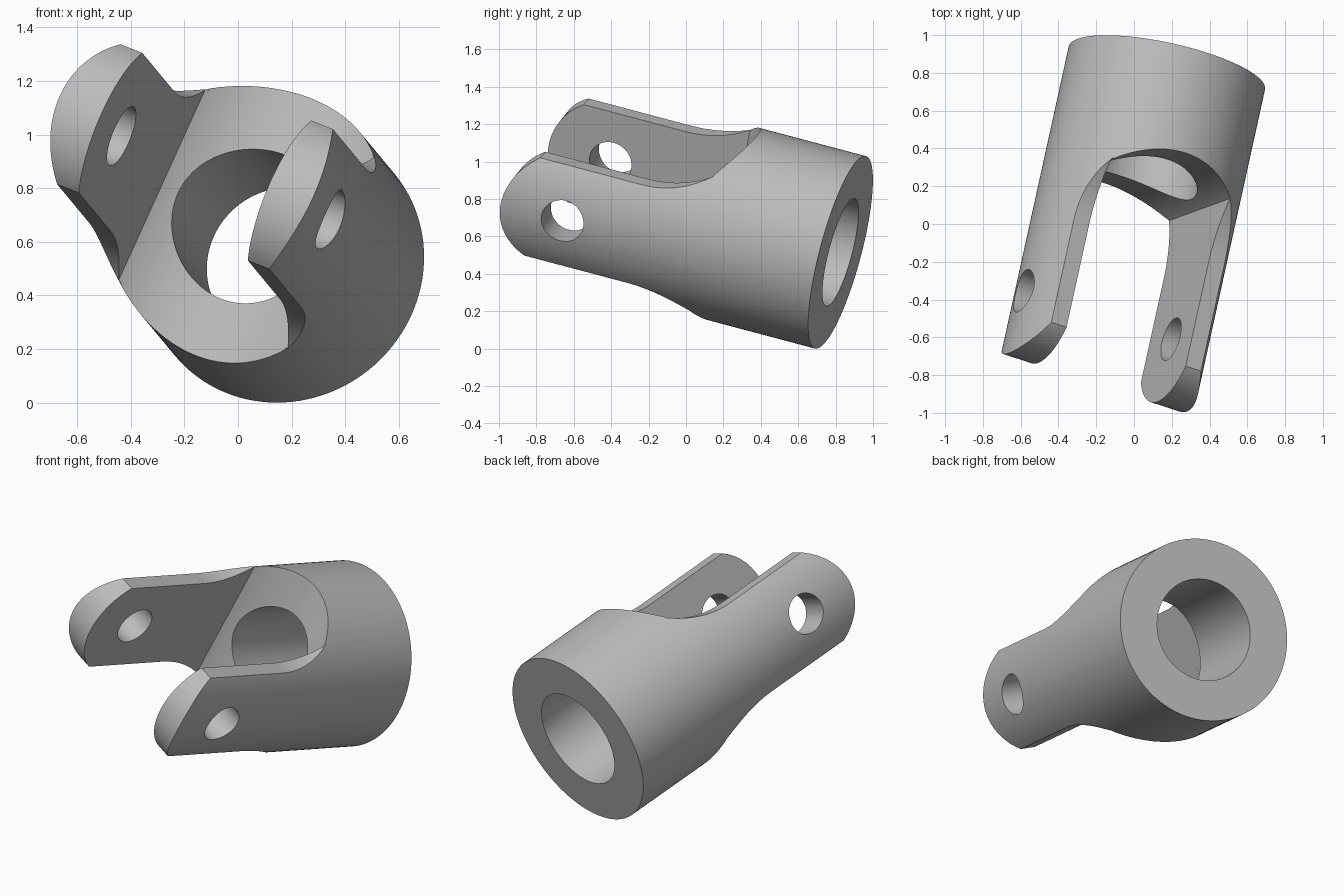
import bpy, bmesh
from math import pi, sin, cos, asin, sqrt
from mathutils import Matrix, Vector

cube = bpy.data.objects.get("Cube")
if cube:
    bpy.data.objects.remove(cube, do_unlink=True)

# Main sizes, in a local frame: X = pin axis, Y = body axis, Z = ear width
BODY_R, BORE_R, PIN_R = 0.532, 0.297, 0.118
BACK = 1.41            # pin centre to back face
TIP_R, EAR_HALF = 0.35, 0.29
SLOT_HALF, SLOT_R, SLOT_DEPTH = 0.355, 0.57, 0.85
FLARE_START, FLARE_END, FLARE_R = 0.38, 0.72, 0.62

steel = bpy.data.materials.new("plain grey")
steel.use_nodes = True
grey = (0.5, 0.5, 0.5, 1)
steel.diffuse_color = grey
steel.node_tree.nodes["Principled BSDF"].inputs["Base Color"].default_value = grey


def add_object(name, bm):
    bmesh.ops.recalc_face_normals(bm, faces=bm.faces)
    mesh = bpy.data.meshes.new(name)
    bm.to_mesh(mesh)
    bm.free()
    obj = bpy.data.objects.new(name, mesh)
    bpy.context.collection.objects.link(obj)
    return obj


def cylinder(name, radius, start, end, axis, segments=128):
    bm = bmesh.new()
    turn = Matrix.Rotation(-pi / 2, 4, "X") if axis == "Y" else Matrix.Rotation(pi / 2, 4, "Y")
    middle = Matrix.Translation((0, 0, (start + end) / 2))
    bmesh.ops.create_cone(bm, cap_ends=True, segments=segments, radius1=radius,
                          radius2=radius, depth=end - start, matrix=turn @ middle)
    return add_object(name, bm)


def prism(name, points, direction):
    """Extrude a closed outline symmetrically about the origin."""
    bm = bmesh.new()
    d = Vector(direction)
    face = bm.faces.new([bm.verts.new(Vector(p) - d) for p in points])
    new = bmesh.ops.extrude_face_region(bm, geom=[face])["geom"]
    bmesh.ops.translate(bm, vec=2 * d, verts=[v for v in new if isinstance(v, bmesh.types.BMVert)])
    return add_object(name, bm)


# Ear outline: round tip, flat edge, concave flare into the body
corner = asin(EAR_HALF / TIP_R)
upper = [(-TIP_R * cos(corner * i / 20), TIP_R * sin(corner * i / 20)) for i in range(1, 21)]
for i in range(21):
    run = (FLARE_END - FLARE_START) * i / 20
    upper.append((FLARE_START + run, EAR_HALF + FLARE_R - sqrt(FLARE_R ** 2 - run ** 2)))
upper += [(0.735, 0.40), (0.735, 0.7), (BACK + 0.2, 0.7)]
outline = [(-TIP_R, 0)] + upper + [(y, -z) for y, z in reversed(upper)]
side_form = prism("side_form", [(0, y, z) for y, z in outline], (1, 0, 0))

# Slot between the ears, with a shallow rounded end
slot_points = [(SLOT_HALF, -1, 0)]
for i in range(41):
    x = SLOT_HALF * (1 - i / 20)
    slot_points.append((x, SLOT_DEPTH - SLOT_R + sqrt(SLOT_R ** 2 - x * x), 0))
slot_points.append((-SLOT_HALF, -1, 0))
slot = prism("slot_cutter", slot_points, (0, 0, 1))

bore = cylinder("bore_cutter", BORE_R, 0, BACK + 0.3, "Y", 96)
pin = cylinder("pin_cutter", PIN_R, -1, 1, "X", 64)

# Fork body: turned bar shaped by the side outline, slot, bore and pin hole
fork = cylinder("fork_body", BODY_R, -0.6, BACK, "Y")
cutters = [(side_form, "INTERSECT"), (slot, "DIFFERENCE"), (bore, "DIFFERENCE"), (pin, "DIFFERENCE")]
for cutter, operation in cutters:
    cutter.hide_render = True
    mod = fork.modifiers.new(cutter.name, "BOOLEAN")
    mod.operation, mod.object, mod.solver = operation, cutter, "EXACT"
baked = bpy.data.meshes.new_from_object(fork.evaluated_get(bpy.context.evaluated_depsgraph_get()))
fork.modifiers.clear()
fork.data = baked
for cutter, _ in cutters:
    bpy.data.objects.remove(cutter, do_unlink=True)

# Tilt the fork into place
axis = Vector((0.208, 0.945, -0.2505)).normalized()
pin_axis = Vector((0.888, -0.291, -0.355))
pin_axis = (pin_axis - axis * pin_axis.dot(axis)).normalized()
frame = Matrix((pin_axis, axis, pin_axis.cross(axis))).transposed().to_4x4()
centre = Vector((0.174, 0.826, 0.515)) - BACK * axis
fork.data.transform(Matrix.Translation(centre) @ frame)
fork.data.materials.clear()
fork.data.materials.append(steel)

for obj in bpy.context.selected_objects:
    obj.select_set(False)
fork.select_set(True)
bpy.context.view_layer.objects.active = fork
bpy.ops.object.shade_smooth_by_angle()
